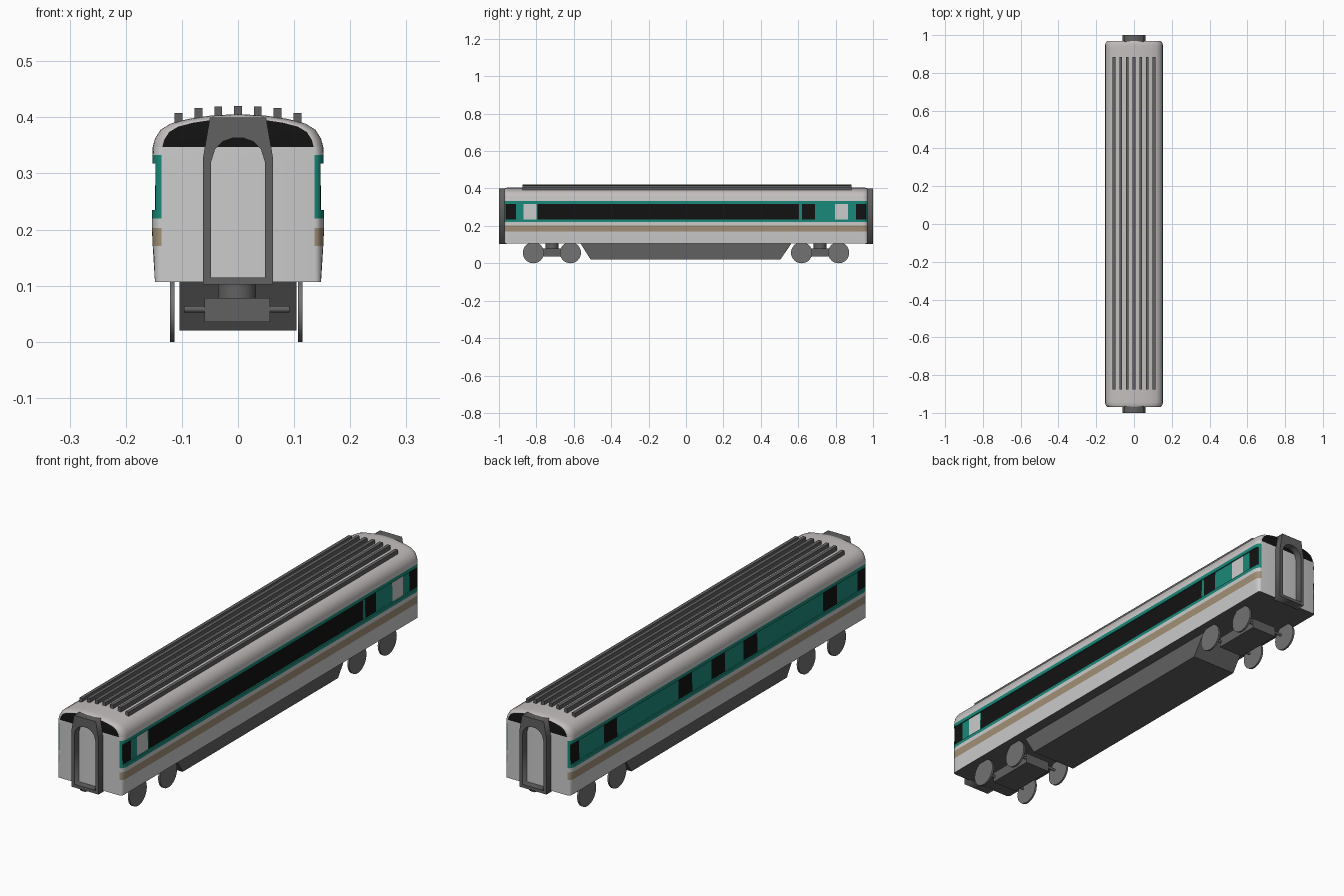
import bpy, bmesh, math

if "Cube" in bpy.data.objects:
    bpy.data.objects.remove(bpy.data.objects["Cube"])


def material(name, r, g, b):
    m = bpy.data.materials.new(name)
    m.diffuse_color = (r, g, b, 1)
    m.use_nodes = True
    m.node_tree.nodes["Principled BSDF"].inputs["Base Color"].default_value = m.diffuse_color
    return m


NAMES = ["body", "tan", "teal", "glass", "roof", "under"]
MATS = [material("pale_grey", .62, .62, .62), material("tan", .36, .28, .18),
        material("teal", .01, .25, .19), material("black_glass", .006, .006, .006),
        material("roof_grey", .55, .52, .51), material("dark_grey", .12, .12, .12)]
IDX = {n: i for i, n in enumerate(NAMES)}
DARK = MATS[5]
STEEL = material("steel_grey", .17, .17, .17)


def finish(bm, name, mats, smooth=None):
    bmesh.ops.recalc_face_normals(bm, faces=bm.faces)
    me = bpy.data.meshes.new(name)
    bm.to_mesh(me)
    bm.free()
    ob = bpy.data.objects.new(name, me)
    bpy.context.collection.objects.link(ob)
    for m in mats:
        me.materials.append(m)
    if smooth:
        bpy.ops.object.select_all(action='DESELECT')
        ob.select_set(True)
        bpy.context.view_layer.objects.active = ob
        bpy.ops.object.shade_smooth_by_angle(angle=math.radians(smooth))
    return ob


def prism(name, outline, half_x, mat):
    """Extrude a (y, z) outline across x."""
    bm = bmesh.new()
    rings = [[bm.verts.new((x, y, z)) for y, z in outline] for x in (-half_x, half_x)]
    for r in rings:
        bm.faces.new(r)
    n = len(outline)
    for i in range(n):
        j = (i + 1) % n
        bm.faces.new((rings[0][i], rings[0][j], rings[1][j], rings[1][i]))
    return finish(bm, name, [mat])


def box(name, x0, x1, y0, y1, z0, z1, mat):
    ob = prism(name, [(y0, z0), (y1, z0), (y1, z1), (y0, z1)], (x1 - x0) / 2, mat)
    ob.location.x = (x0 + x1) / 2
    return ob


def cylinder(name, loc, r, depth, mat, along_x=True, sides=32):
    bm = bmesh.new()
    bmesh.ops.create_cone(bm, cap_ends=True, segments=sides, radius1=r, radius2=r, depth=depth)
    ob = finish(bm, name, [mat], 35)
    ob.location = loc
    if along_x:
        ob.rotation_euler.y = math.pi / 2
    return ob


# Car body: half section (x, z, colour of the strip above the point)
HALF = [(.148, .107, "body"), (.152, .171, "tan"), (.154, .203, "body"),
        (.154, .220, "teal"), (.154, .235, "teal"), (.148, .235, "band"),
        (.147, .318, "teal"), (.152, .318, "teal"), (.152, .333, "body"),
        (.152, .347, "roof"), (.148, .362, "roof"), (.138, .378, "roof"),
        (.120, .389, "roof"), (.090, .397, "roof"), (.050, .403, "roof"), (0, .406, "roof")]
WALL_TOP = 9
SECTION = [(x, z) for x, z, _ in HALF] + [(-x, z) for x, z, _ in HALF[-2::-1]]
STRIPS = [m for _, _, m in HALF[:-1]] + [m for _, _, m in HALF[-2::-1]] + ["under"]

# Windows along y on each side
RIGHT = [(-.963, -.91, "glass"), (-.87, -.80, "body"), (-.795, .605, "glass"),
         (.62, .69, "glass"), (.797, .867, "body"), (.908, .963, "glass")]
LEFT = [(-.963, -.91, "glass"), (-.775, -.685, "glass"), (-.255, -.165, "glass"),
        (-.045, .045, "glass"), (.17, .26, "glass"), (.66, .745, "glass"), (.908, .963, "glass")]

stations = {v for w in RIGHT + LEFT for v in w[:2]}
stations |= {s * v for s in (-1, 1) for v in (.94, .948, .956, .967, .969, .97)}
stations = sorted(stations)


def section_at(y):
    """Section pulled in at the rounded ends."""
    d = min(1, (.97 - abs(y)) / .03)
    inset = .017 * (1 - math.sqrt(max(0, 1 - (1 - d) ** 2)))
    for x, z in SECTION:
        nx = min(abs(x), .1535 - inset) if z < .34 else abs(x) * (1 - inset / .152)
        yield math.copysign(nx, x), y, z - inset * .45 * max(0, (z - .347) / .059)


bm = bmesh.new()
rings = [[bm.verts.new(p) for p in section_at(y)] for y in stations]
n = len(SECTION)
for k in range(len(stations) - 1):
    mid = (stations[k] + stations[k + 1]) / 2
    for i in range(n):
        j = (i + 1) % n
        kind = STRIPS[i]
        if kind == "band":
            wins = RIGHT if i < len(HALF) else LEFT
            kind = next((m for a, b, m in wins if a < mid < b), "teal")
        f = bm.faces.new((rings[k][i], rings[k][j], rings[k + 1][j], rings[k + 1][i]))
        f.material_index = IDX[kind]
# End walls with the black arch on top
for r in (rings[0], rings[-1]):
    bm.faces.new(r[:WALL_TOP + 1] + r[n - 1 - WALL_TOP:]).material_index = IDX["body"]
    bm.faces.new(r[WALL_TOP:n - WALL_TOP]).material_index = IDX["glass"]
finish(bm, "car_body", MATS, 28)

# Roof ribs
for i in range(-3, 4):
    x, top = i * .0353, (.420, .419, .417, .408)[abs(i)]
    box("roof_rib", x - .007, x + .007, -.875, .885, top - .025, top, DARK)

# Gangway frames at both ends
OUTER = [(.062, .102), (.062, .33), (.05, .4)]
INNER = [(.048, .115), (.048, .32), (.041, .343), (.027, .357), (.01, .363)]
for s in (-1, 1):
    cu = bpy.data.curves.new("gangway_frame", 'CURVE')
    cu.dimensions = '2D'
    cu.fill_mode = 'BOTH'
    cu.extrude = .02
    for half in (OUTER, INNER):
        pts = half + [(-x, z) for x, z in reversed(half)]
        sp = cu.splines.new('POLY')
        sp.points.add(len(pts) - 1)
        for p, (x, z) in zip(sp.points, pts):
            p.co = (x, z, 0, 1)
        sp.use_cyclic_u = True
    ob = bpy.data.objects.new("gangway_frame", cu)
    bpy.context.collection.objects.link(ob)
    ob.location.y = s * .98
    ob.rotation_euler.x = math.pi / 2
    cu.materials.append(DARK)
    bpy.ops.object.select_all(action='DESELECT')
    ob.select_set(True)
    bpy.context.view_layer.objects.active = ob
    bpy.ops.object.convert(target='MESH')

# Underfloor equipment skirt
prism("underfloor_skirt", [(-.565, .108), (-.51, .02), (.505, .02), (.565, .108)], .104, DARK)

# Bogies: frame, pivot, axles and wheels
for s in (-1, 1):
    c = s * .717
    box("bogie_frame", -.06, .057, c - .105, c + .105, .035, .078, DARK)
    cylinder("bogie_pivot", (-.002, c, .092), .034, .034, DARK, along_x=False)
    for t in (-1, 1):
        y = c + t * .099
        cylinder("axle", (-.002, y, .058), .006, .188, DARK, sides=16)
        for x in (-.117, .111):
            cylinder("wheel", (x, y, .0565), .0565, .008, STEEL)
